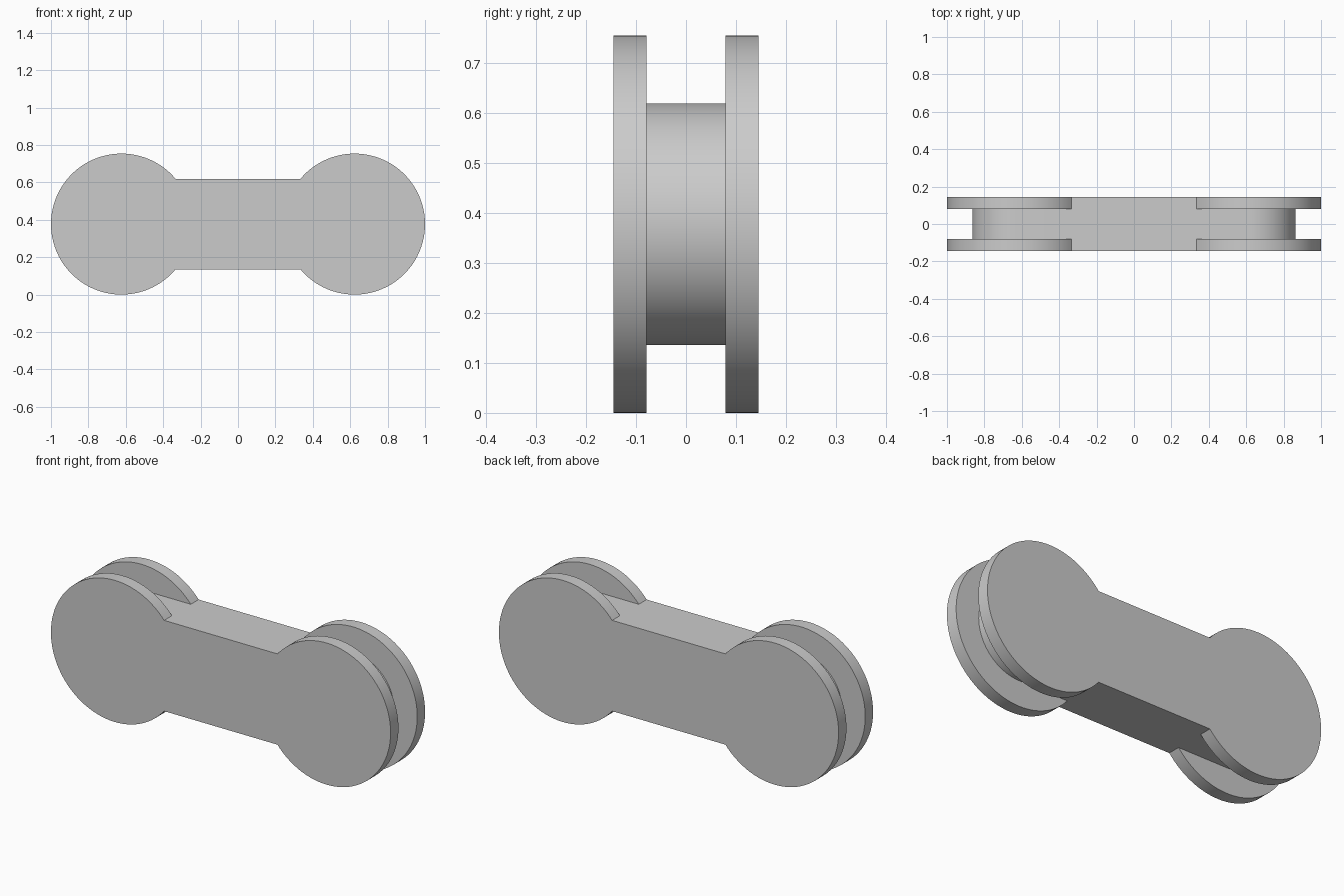
import bpy, bmesh
from math import sin, cos, pi, asin, sqrt

if "Cube" in bpy.data.objects:
    bpy.data.objects.remove(bpy.data.objects["Cube"])

R, r = 0.377, 0.2415            # flange disc radius, inner hub radius / bar half height
CX, CZ = 1 - R, R               # disc centre
Y_OUT, Y_IN = 0.145, 0.079      # outer face, inner flange face
N = 72

bm = bmesh.new()


def arc(radius, a0, a1, n=N):
    return [(CX + radius * cos(a0 + (a1 - a0) * i / n),
             CZ + radius * sin(a0 + (a1 - a0) * i / n)) for i in range(n + 1)]


def mirror(pts):
    return [(-x, 2 * CZ - z) for x, z in pts]


def ngon(pts, y):
    bm.faces.new([bm.verts.new((x, y, z)) for x, z in pts])


def wall(pts, y0, y1):
    for (xa, za), (xb, zb) in zip(pts, pts[1:] + pts[:1]):
        bm.faces.new([bm.verts.new(c) for c in
                      ((xa, y0, za), (xb, y0, zb), (xb, y1, zb), (xa, y1, za))])


# Outlines, right half from bottom to top
a = pi - asin(r / R)
disc = arc(R, -a, a)
neck = CX - sqrt(R * R - r * r)
hub = [(neck, CZ - r)] + arc(r, -pi / 2, pi / 2) + [(neck, CZ + r)]

plate_outline = disc + mirror(disc)
core_outline = hub + mirror(hub)
crescent = disc + hub[::-1][1:-1]

# Outer plates with flanges, and the recessed core between them
for s in (-1, 1):
    ngon(plate_outline, s * Y_OUT)
    wall(plate_outline, s * Y_OUT, s * Y_IN)
    ngon(crescent, s * Y_IN)
    ngon(mirror(crescent), s * Y_IN)
wall(core_outline, -Y_IN, Y_IN)

bmesh.ops.remove_doubles(bm, verts=bm.verts, dist=1e-5)
bmesh.ops.recalc_face_normals(bm, faces=bm.faces)
mesh = bpy.data.meshes.new("double_link")
bm.to_mesh(mesh)
bm.free()
link = bpy.data.objects.new("double_link", mesh)
bpy.context.collection.objects.link(link)

# Smooth rims, sharp edges
bpy.context.view_layer.objects.active = link
link.select_set(True)
bpy.ops.object.shade_smooth_by_angle(angle=pi / 6)
